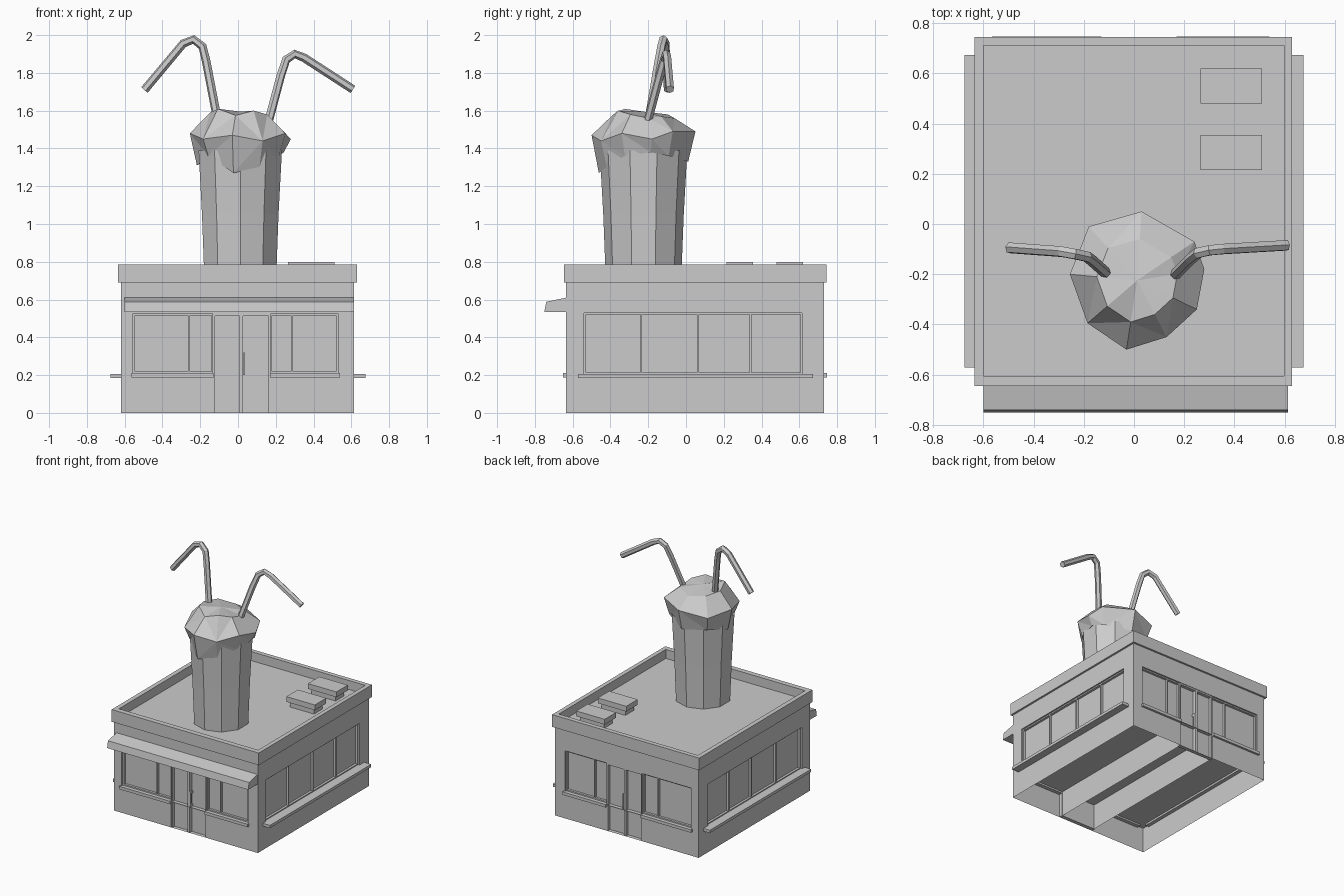
import bpy, bmesh, math
from mathutils import Vector as V

if "Cube" in bpy.data.objects:
    bpy.data.objects.remove(bpy.data.objects["Cube"])

X0, X1, Y0, Y1 = -0.62, 0.615, -0.635, 0.73   # wall footprint
DECK, EAVE, TOP = 0.715, 0.69, 0.785


def finish(name, bm, recalc=True):
    if recalc:
        bmesh.ops.recalc_face_normals(bm, faces=bm.faces)
    me = bpy.data.meshes.new(name)
    bm.to_mesh(me)
    bm.free()
    ob = bpy.data.objects.new(name, me)
    bpy.context.collection.objects.link(ob)
    return ob


def quad(bm, pts, n):
    f = bm.faces.new([bm.verts.new(p) for p in pts])
    f.normal_update()
    if f.normal.dot(n) < 0:
        f.normal_flip()


def add_box(bm, a, b):
    r = bmesh.ops.create_cube(bm, size=1)
    for v in r["verts"]:
        v.co = V([(a[i] + b[i]) / 2 + v.co[i] * abs(b[i] - a[i]) for i in range(3)])


def loft(bm, rings, cap_start=True, cap_end=True):
    vs = [[bm.verts.new(p) for p in r] for r in rings]
    n = len(rings[0])
    for a, b in zip(vs, vs[1:]):
        for i in range(n):
            j = (i + 1) % n
            bm.faces.new((a[i], a[j], b[j], b[i]))
    if cap_start:
        bm.faces.new(vs[0][::-1])
    if cap_end:
        bm.faces.new(vs[-1])
    return vs


class Wall:
    """Wall plane: u runs along it, d is depth inward from its face."""
    def __init__(self, name, base, u, n, u0, u1):
        self.name, self.base, self.u, self.n = name, V(base), V(u), V(n)
        self.u0, self.u1 = u0, u1

    def p(self, u, z, d):
        return self.base + self.u * u + V((0, 0, z)) - self.n * d

    def face(self, rects, depth):
        bm = bmesh.new()
        us = sorted({self.u0, self.u1, *[c for r in rects for c in r[:2]]})
        zs = sorted({0, EAVE, *[c for r in rects for c in r[2:]]})
        for a, b in zip(us, us[1:]):
            for c, e in zip(zs, zs[1:]):
                if not any(r[0] <= a and b <= r[1] and r[2] <= c and e <= r[3] for r in rects):
                    quad(bm, [self.p(*q, 0) for q in ((a, c), (b, c), (b, e), (a, e))], self.n)
        for a, b, c, e in rects:
            cs = [(a, c), (b, c), (b, e), (a, e)]
            mid = self.p((a + b) / 2, (c + e) / 2, depth / 2)
            quad(bm, [self.p(*q, depth) for q in cs], self.n)
            for q, r in zip(cs, cs[1:] + cs[:1]):
                pts = [self.p(*q, 0), self.p(*r, 0), self.p(*r, depth), self.p(*q, depth)]
                quad(bm, pts, mid - (pts[0] + pts[2]) / 2)
        finish(self.name + "_wall", bm, False)

    def boxes(self, name, items):
        bm = bmesh.new()
        for a, b, c, e, d0, d1 in items:
            add_box(bm, self.p(a, c, d0), self.p(b, e, d1))
        finish(self.name + "_" + name, bm)


def window_bars(a, b, c, e, mullions, w=0.01):
    bars = [(a, b, c, c + w), (a, b, e - w, e), (a, a + w, c, e), (b - w, b, c, e)]
    bars += [(m - w / 2, m + w / 2, c, e) for m in mullions]
    return [r + (0.012, 0.03) for r in bars]


# Front and back walls: double door between two windows
for name, y, s in (("front", Y0, -1), ("back", Y1, 1)):
    w = Wall(name, (0, y, 0), (1, 0, 0), (0, s, 0), X0, X1)
    left, door, right = (-0.555, -0.13, 0.21, 0.525), (-0.13, 0.17, 0, 0.525), (0.17, 0.53, 0.21, 0.525)
    w.face([left, door, right], 0.03)
    w.boxes("window_frames", window_bars(*left, [-0.26]) + window_bars(*right, [0.285]))
    w.boxes("door_frame", [(a, b, 0, 0.525, 0.004, 0.03) for a, b in
                           ((-0.135, -0.122), (0.008, 0.026), (0.162, 0.175))]
            + [(-0.13, 0.17, 0.513, 0.525, 0.004, 0.03)])
    w.boxes("door_handle", [(0.028, 0.036, 0.2, 0.32, 0.0, 0.014), (0.028, 0.036, 0.2, 0.22, 0.0, 0.03),
                            (0.028, 0.036, 0.3, 0.32, 0.0, 0.03)])
    w.boxes("sills", [(-0.565, -0.13, 0.187, 0.21, -0.017, 0.03), (0.17, 0.54, 0.187, 0.21, -0.017, 0.03)])

# Side walls: one long four-pane window each, with a deep sill
for name, x, s in (("left", X0, -1), ("right", X1, 1)):
    w = Wall(name, (x, 0, 0), (0, 1, 0), (s, 0, 0), Y0, Y1)
    win = (-0.54, 0.615, 0.205, 0.53)
    w.face([win], 0.03)
    w.boxes("window_frames", window_bars(*win, [-0.237, 0.063, 0.342]))
    w.boxes("sill", [(-0.572, 0.672, 0.185, 0.207, -(0.675 - abs(x)), 0.03)])

# Open underside: raised floor slab and two dividers in line with the doors
bm = bmesh.new()
quad(bm, [(X0, Y0, 0.2), (X1, Y0, 0.2), (X1, Y1, 0.2), (X0, Y1, 0.2)], V((0, 0, -1)))
for x, s in ((-0.13, -1), (0.17, 1)):
    quad(bm, [(x, Y0, 0), (x, Y1, 0), (x, Y1, 0.2), (x, Y0, 0.2)], V((s, 0, 0)))
finish("underfloor", bm, False)


# Roof band, parapet and deck
def rect(x0, x1, y0, y1, z):
    return [(x0, y0, z), (x1, y0, z), (x1, y1, z), (x0, y1, z)]


bm = bmesh.new()
outer, inner = (-0.635, 0.63, -0.645, 0.745), (-0.6, 0.597, -0.605, 0.71)
loft(bm, [rect(X0, X1, Y0, Y1, EAVE), rect(*outer, EAVE), rect(*outer, TOP),
          rect(*inner, TOP), rect(*inner, DECK)], cap_start=False)
for f in bm.faces:
    f.normal_update()
finish("roof", bm, False)

# Awning over the front
bm = bmesh.new()
prof = [(Y0, 0.61), (-0.74, 0.588), (-0.75, 0.535), (Y0, 0.535)]
loft(bm, [[(x, y, z) for y, z in prof] for x in (-0.6, 0.613)])
finish("awning", bm)

# Roof units
for i, y in enumerate((0.285, 0.55)):
    bm = bmesh.new()
    add_box(bm, (0.285, y - 0.052, DECK), (0.49, y + 0.052, 0.76))
    add_box(bm, (0.265, y - 0.07, 0.757), (0.51, y + 0.07, 0.798))
    finish(f"roof_unit_{i + 1}", bm)

# Giant cup
CX, CY = 0.012, -0.225
bm = bmesh.new()
loft(bm, [[(CX + r * math.cos(math.tau * (i + .5) / 10), CY + r * math.sin(math.tau * (i + .5) / 10), z)
           for i in range(10)] for r, z in ((0.2, DECK), (0.213, 1.05), (0.232, 1.39))])
finish("cup", bm)

# Lumpy whipped cream: nine-sided rings, (outline x, y, rim z, widest z, shoulder z)
lumps = [(-0.03, -0.5, 1.27, 1.47, 1.575), (0.13, -0.45, 1.30, 1.44, 1.60), (0.25, -0.34, 1.36, 1.48, 1.58),
         (0.28, -0.18, 1.38, 1.45, 1.56), (0.24, -0.07, 1.36, 1.49, 1.57), (0.03, 0.05, 1.33, 1.49, 1.56),
         (-0.18, -0.01, 1.35, 1.46, 1.58), (-0.255, -0.2, 1.31, 1.48, 1.59), (-0.185, -0.395, 1.36, 1.45, 1.61)]
bm = bmesh.new()


def ring(scale, k, dz=0):
    return [(CX + (l[0] - CX) * scale, CY + (l[1] - CY) * scale, l[k] + dz) for l in lumps]


loft(bm, [ring(0.74, 2, 0.03), ring(0.86, 2), ring(1, 3), ring(0.6, 4)], cap_end=False)
edge = [e for e in bm.edges if e.is_boundary]
tip = bm.verts.new((CX, CY, 1.595))
for e in edge:
    bm.faces.new((*e.verts, tip))
bmesh.ops.recalc_face_normals(bm, faces=bm.faces)
bmesh.ops.triangulate(bm, faces=bm.faces)
finish("cream", bm)

# Bent straws
paths = {
    "straw_left": [(-0.095, -0.21, 1.48), (-0.168, -0.145, 1.86), (-0.188, -0.13, 1.94), (-0.235, -0.12, 1.977),
                   (-0.29, -0.11, 1.955), (-0.495, -0.095, 1.71)],
    "straw_right": [(0.145, -0.22, 1.48), (0.225, -0.14, 1.78), (0.255, -0.115, 1.87), (0.3, -0.105, 1.9),
                    (0.35, -0.1, 1.88), (0.608, -0.085, 1.713)]}
for name, pts in paths.items():
    cu = bpy.data.curves.new(name, "CURVE")
    cu.dimensions = "3D"
    cu.bevel_depth, cu.bevel_resolution, cu.use_fill_caps = 0.023, 1, True
    sp = cu.splines.new("POLY")
    sp.points.add(len(pts) - 1)
    for p, c in zip(sp.points, pts):
        p.co = (*c, 1)
    sp.use_smooth = False
    ob = bpy.data.objects.new(name, cu)
    bpy.context.collection.objects.link(ob)
    bpy.ops.object.select_all(action="DESELECT")
    ob.select_set(True)
    bpy.context.view_layer.objects.active = ob
    bpy.ops.object.convert(target="MESH")
